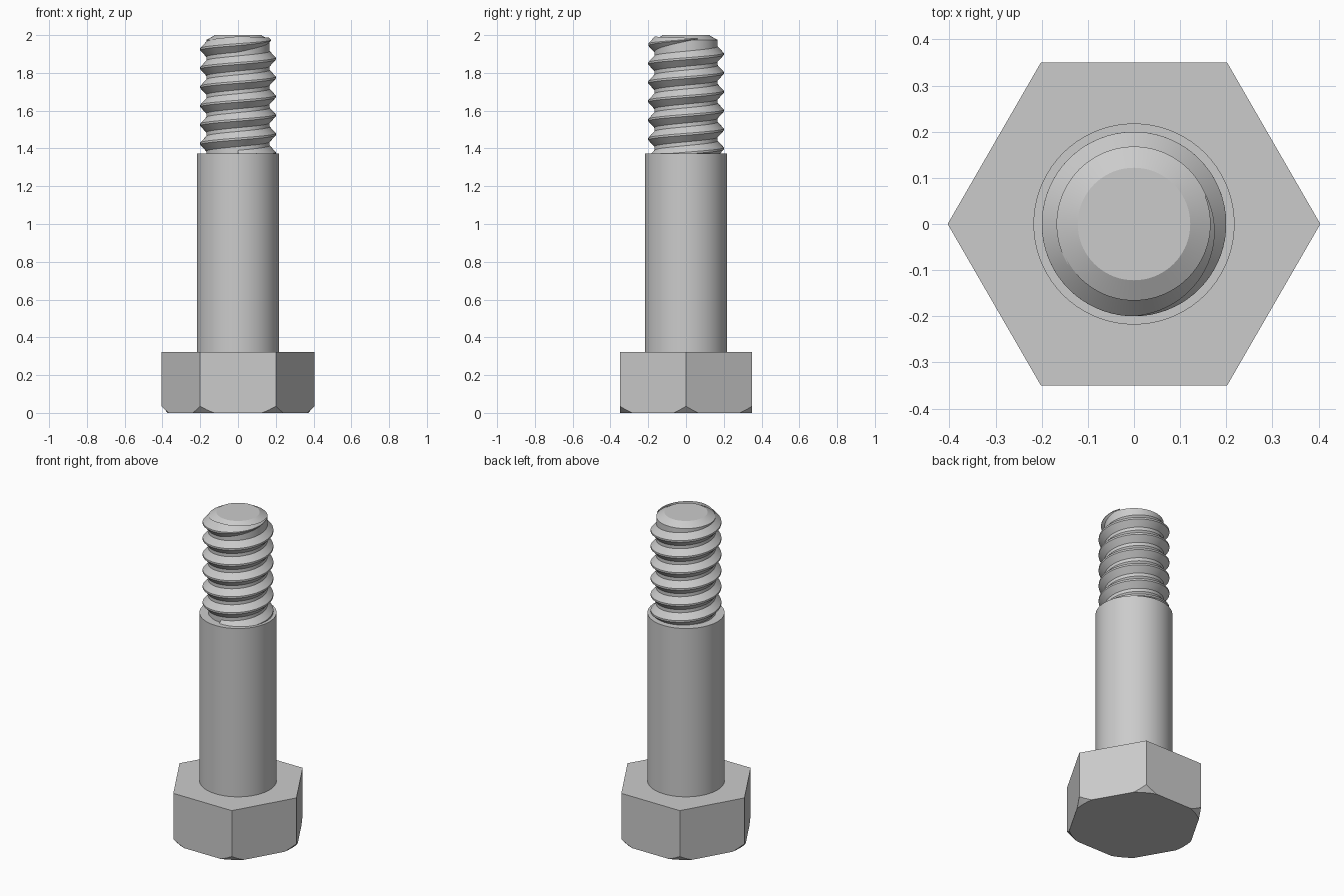
import bpy
import bmesh
from math import cos, sin, pi, radians

cube = bpy.data.objects.get("Cube")
if cube:
    bpy.data.objects.remove(cube, do_unlink=True)

steel = bpy.data.materials.new("grey steel")
steel.use_nodes = True
GREY = (0.6, 0.6, 0.6, 1)
steel.diffuse_color = GREY
steel.node_tree.nodes["Principled BSDF"].inputs["Base Color"].default_value = GREY


def finish(name, bm):
    bmesh.ops.remove_doubles(bm, verts=bm.verts, dist=1e-5)
    bmesh.ops.recalc_face_normals(bm, faces=bm.faces)
    mesh = bpy.data.meshes.new(name)
    bm.to_mesh(mesh)
    bm.free()
    mesh.materials.append(steel)
    obj = bpy.data.objects.new(name, mesh)
    bpy.context.collection.objects.link(obj)
    bpy.ops.object.select_all(action='DESELECT')
    obj.select_set(True)
    bpy.context.view_layer.objects.active = obj
    bpy.ops.object.shade_smooth_by_angle(angle=radians(28))
    return obj


def loft(name, rings, closed_section):
    """Skin equal-length rings of points and cap both ends."""
    bm = bmesh.new()
    loops = [[bm.verts.new(p) for p in ring] for ring in rings]
    n = len(loops[0])
    for a, b in zip(loops, loops[1:]):
        for i in range(n):
            j = (i + 1) % n
            bm.faces.new((a[i], a[j], b[j], b[i]))
    bm.faces.new(loops[0])
    bm.faces.new(loops[-1])
    return finish(name, bm)


def turned(name, profile, segments=72):
    rings = [[(r * cos(2 * pi * i / segments), r * sin(2 * pi * i / segments), z)
              for i in range(segments)] for r, z in profile]
    return loft(name, rings, True)


# Hexagonal head, its lower corners trimmed by a cone
CORNER, HEAD_TOP, CONE = 0.404, 0.322, 0.372
APOTHEM = CORNER * cos(pi / 6)
STEPS = 72
bottom, trim, top = [], [], []
for i in range(STEPS):
    a = 2 * pi * i / STEPS
    r = APOTHEM / cos(a % (pi / 3) - pi / 6)
    base = min(r, CONE)
    bottom.append((base * cos(a), base * sin(a), 0))
    trim.append((r * cos(a), r * sin(a), (r - base) * 1.1))
    top.append((r * cos(a), r * sin(a), HEAD_TOP))
loft("hex_head", [bottom, trim, top], True)

# Plain shank and chamfered thread core
SHANK_TOP = 1.373
turned("shank", [(0.218, HEAD_TOP), (0.218, SHANK_TOP)])
CORE = 0.168
turned("thread_core", [(CORE, SHANK_TOP), (CORE, 1.974), (0.122, 2.0)])

# Right-hand helical ridge, fading out into the core at the tip
PITCH, DEPTH, CREST = 0.1, 0.032, 0.005
PER_TURN = 72
START, END, FADE = -5.25, 1.06, 0.75     # in turns; turn 0 crosses +x
Z_REF = 1.875
rings = []
count = int((END - START) * PER_TURN)
for i in range(count + 1):
    turn = START + (END - START) * i / count
    a, z = 2 * pi * turn, Z_REF + PITCH * turn
    fade = 1 - max(0, (turn - FADE) / (END - FADE))
    h = DEPTH * max(fade, 0.02)
    half = CREST * fade + h * 1.1
    section = [(CORE - 0.003, -half - 0.003), (CORE + h, -CREST * fade - 0.0002),
               (CORE + h, CREST * fade + 0.0002), (CORE - 0.003, half + 0.003)]
    rings.append([(r * cos(a), r * sin(a), z + dz) for r, dz in section])
loft("thread_ridge", rings, False)
